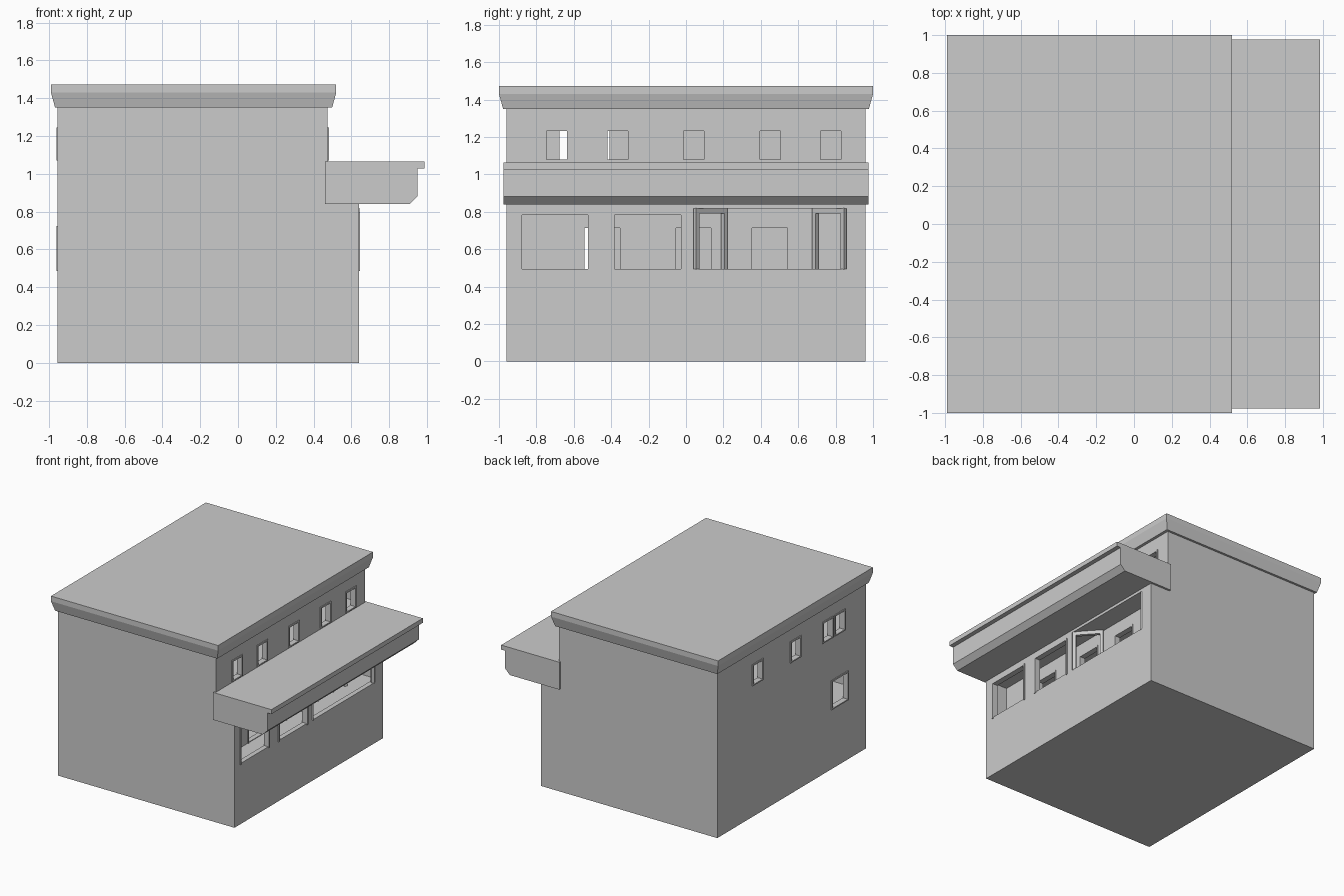
import bpy, bmesh, math

if "Cube" in bpy.data.objects:
    bpy.data.objects.remove(bpy.data.objects["Cube"])


def finish(name, bm):
    bmesh.ops.recalc_face_normals(bm, faces=bm.faces)
    me = bpy.data.meshes.new(name)
    bm.to_mesh(me)
    bm.free()
    ob = bpy.data.objects.new(name, me)
    bpy.context.collection.objects.link(ob)
    return ob


def add_box(bm, x, y, z):
    v = bmesh.ops.create_cube(bm, size=1)["verts"]
    for p in v:
        p.co = [(r[0] + r[1]) / 2 + c * (r[1] - r[0]) for r, c in zip((x, y, z), p.co)]


def boxes(name, items):
    bm = bmesh.new()
    for it in items:
        add_box(bm, *it)
    return finish(name, bm)


def prism(name, profile, half):
    """Extrude an xz profile along y from -half to half."""
    bm = bmesh.new()
    f = bm.faces.new([bm.verts.new((x, -half, z)) for x, z in profile])
    ext = bmesh.ops.extrude_face_region(bm, geom=[f])["geom"]
    for v in ext:
        if isinstance(v, bmesh.types.BMVert):
            v.co.y = half
    return finish(name, bm)


def cut(target, items):
    """Subtract a set of separate boxes, then delete the cutter."""
    cutter = boxes("cutter", items)
    cutter.hide_render = True
    mod = target.modifiers.new("cut", "BOOLEAN")
    mod.operation, mod.solver, mod.object = "DIFFERENCE", "EXACT", cutter
    dg = bpy.context.evaluated_depsgraph_get()
    me = bpy.data.meshes.new_from_object(target.evaluated_get(dg))
    target.modifiers.clear()
    target.data = me
    bpy.data.objects.remove(cutter)


def frame(name, x, windows, w=0.013, sill=False):
    """Thin raised surrounds for windows lying in the plane x."""
    xr = (x - 0.006, x + 0.006)
    parts = []
    for y0, y1, z0, z1 in windows:
        parts += [(xr, (y0, y0 + w), (z0, z1)), (xr, (y1 - w, y1), (z0, z1)),
                  (xr, (y0 + w, y1 - w), (z1 - w, z1))]
        if sill:
            parts.append((xr, (y0 + w, y1 - w), (z0, z0 + 0.01)))
    return boxes(name, parts)


def holes(x, windows, w=0.013):
    return [(x, (a + w, b - w), (c + 0.01, d - w)) for a, b, c, d in windows]


# Window rows as (y0, y1, z0, z1)
upper_right = [(c - 0.068, c + 0.068, 1.07, 1.245) for c in (-0.692, -0.365, 0.042, 0.45, 0.775)]
upper_left = [(c - 0.07, c + 0.07, 1.07, 1.245) for c in (-0.62, -0.465, -0.05, 0.44)]
lower_left = [(-0.73, -0.51, 0.485, 0.725)]
inner_wall = [(c - 0.107, c + 0.107, 0.485, 0.725) for c in (-0.448, 0.04, 0.448)]
shop_front = [(-0.89, -0.51, 0.485, 0.795), (-0.395, -0.015, 0.485, 0.795)]

# Stepped building body with hollow rooms
body = prism("building_body", [(-0.955, 0), (0.64, 0), (0.64, 0.86), (0.475, 0.86),
                               (0.475, 1.37), (-0.955, 1.37)], 0.96)
cut(body, [((-0.915, 0.435), (-0.92, 0.92), (0.49, 0.83)),
           ((-0.915, 0.435), (-0.92, 0.92), (1.075, 1.33)),
           ((0.475, 0.60), (-0.92, 0.92), (0.49, 0.822))])

# Window openings
cut(body, holes((0.40, 0.46 + 0.05), upper_right) + holes((-1.0, -0.88), upper_left + lower_left)
    + holes((0.40, 0.50), inner_wall) + holes((0.57, 0.70), shop_front)
    + [((0.57, 0.70), (0.04, 0.857), (0.495, 0.818))])

# Window surrounds
frame("upper_right_frames", 0.475, upper_right, sill=True)
frame("upper_left_frames", -0.955, upper_left, sill=True)
frame("lower_left_frame", -0.955, lower_left, sill=True)
frame("inner_wall_frames", 0.475, inner_wall)
frame("shop_front_frames", 0.64, shop_front)

# Angled side frames of the recessed entry bay
for name, ya, yb in (("entry_side_front", 0.045, 0.215), ("entry_side_back", 0.852, 0.682)):
    length = math.hypot(0.155, yb - ya)
    t = (-0.012, 0.012)
    side = boxes(name, [((0, 0.025), t, (0.49, 0.82)),
                        ((length - 0.025, length), t, (0.49, 0.82)),
                        ((0.025, length - 0.025), t, (0.79, 0.82))])
    side.location = (0.635, ya, 0)
    side.rotation_euler.z = math.atan2(yb - ya, -0.155)

# Upper floor partition behind the windows
boxes("upper_partition", [((-0.25, -0.22), (-0.2, 0.92), (1.07, 1.34))])

# Awning over the shop front
prism("awning", [(0.46, 0.84), (0.908, 0.84), (0.95, 0.882), (0.95, 1.027),
                 (0.986, 1.027), (0.986, 1.064), (0.46, 1.064)], 0.977)

# Roof cornice: flared lower band with a straight top band
bm = bmesh.new()
rings = []
for inset, z in ((0.022, 1.35), (0, 1.43), (0, 1.472)):
    x0, x1, y = -0.99 + inset, 0.52 - inset, 1.0 - inset
    rings.append([bm.verts.new(p) for p in ((x0, -y, z), (x1, -y, z), (x1, y, z), (x0, y, z))])
for a, b in zip(rings, rings[1:]):
    for i in range(4):
        j = (i + 1) % 4
        bm.faces.new((a[i], a[j], b[j], b[i]))
bm.faces.new(rings[0])
bm.faces.new(rings[-1])
finish("roof_cornice", bm)
